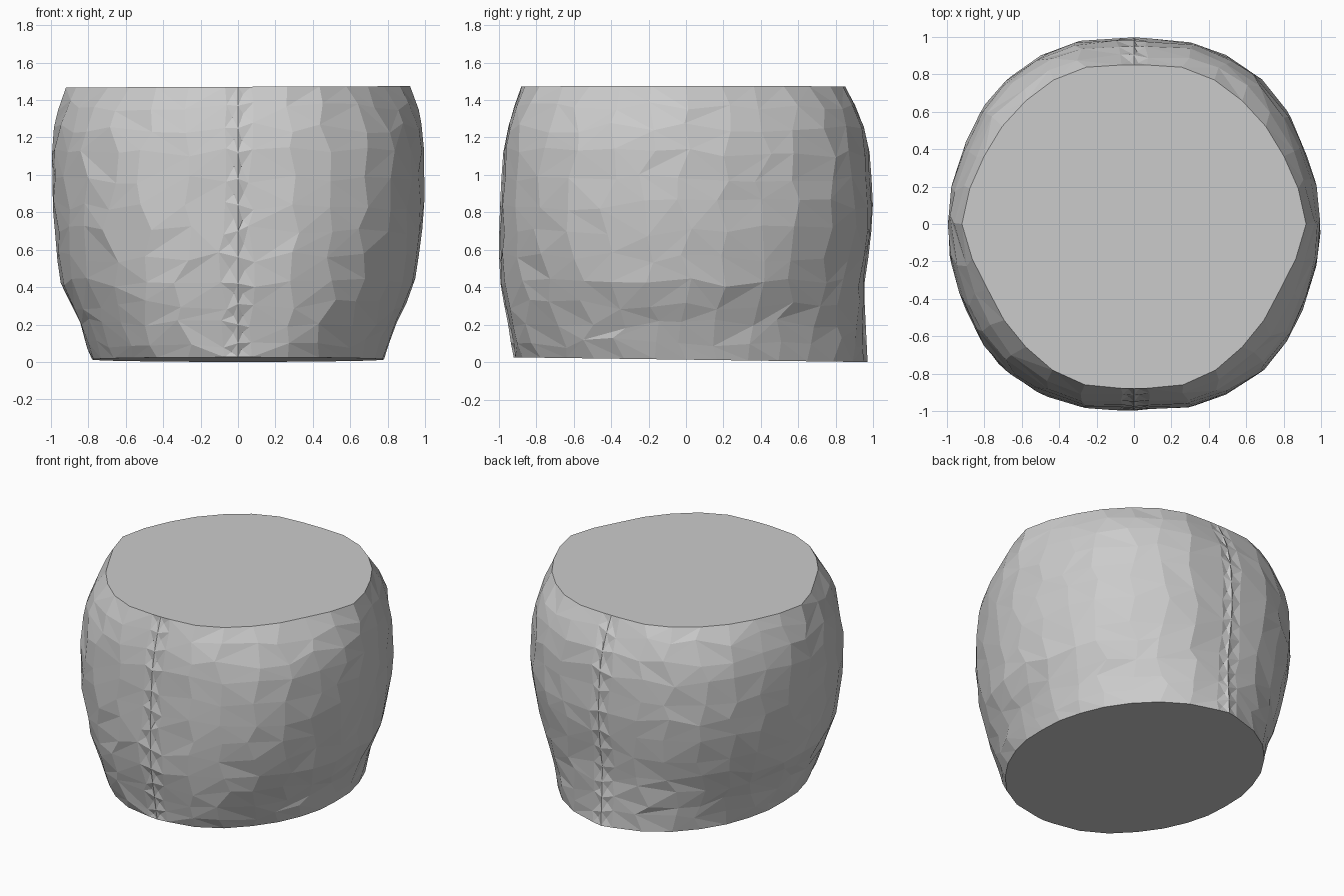
import bpy, bmesh, math, random

if "Cube" in bpy.data.objects:
    bpy.data.objects.remove(bpy.data.objects["Cube"])

random.seed(11)

# Radius of one half, from front (0 deg) to back (180 deg) in 22.5 deg steps
SECTIONS = [
    (0.00, [.92, .91, .84, .80, .78, .80, .85, .92, .97]),
    (0.20, [.95, .97, .91, .865, .835, .85, .875, .94, .96]),
    (0.40, [.99, 1.01, .985, .955, .94, .935, .94, .97, .95]),
    (0.60, [1.00, 1.025, 1.025, .985, .97, .97, .995, 1.00, .98]),
    (0.80, [.995, 1.03, 1.045, 1.00, .99, .99, 1.03, 1.025, 1.00]),
    (1.10, [.98, 1.015, 1.035, 1.00, .997, .99, 1.025, 1.015, .985]),
    (1.30, [.94, .98, .99, .96, .98, .955, .985, .98, .94]),
    (1.475, [.88, .905, .87, .855, .92, .88, .875, .885, .85]),
]


def lerp(a, b, t):
    return a + (b - a) * t


def radius(angle, z):
    """Body radius at an angle measured from the front of either half (0..180)."""
    a = max(0.0, min(7.999, angle / 22.5))
    i, f = int(a), a - int(a)
    for (z0, r0), (z1, r1) in zip(SECTIONS, SECTIONS[1:]):
        if z <= z1:
            t = (z - z0) / (z1 - z0)
            return lerp(lerp(r0[i], r0[i + 1], f), lerp(r1[i], r1[i + 1], f), t)
    return lerp(SECTIONS[-1][1][i], SECTIONS[-1][1][i + 1], f)


heights = [0, .1, .2, .31, .42, .56, .70, .84, .98, 1.12, 1.25, 1.37, 1.475]
half = [0, 4.5] + [17 + 146 * k / 12 for k in range(13)] + [175.5, 180]
angles = half + [360 - a for a in reversed(half[1:-1])]
count = len(angles)

bm = bmesh.new()
rings = []
for k, z0 in enumerate(heights):
    edge = k in (0, len(heights) - 1)
    ring = []
    for a0 in angles:
        side = 1 if a0 <= 180 else -1
        a = a0 if side == 1 else 360 - a0
        seam = a in (0, 180)
        near_seam = a in (4.5, 175.5)
        z = z0
        # Irregular facets, with straight front and back seams
        if not seam and not edge:
            a += random.uniform(-1, 1) * (1.5 if near_seam else 3)
            z += random.uniform(-.03, .03)
        r = radius(a, z)
        if near_seam:             # slight hollow beside the raised seam
            r -= .004 if edge else random.uniform(.004, .014)
        elif not seam and not edge:
            r += random.uniform(-.002, .006)
        t = math.radians(a)
        x, y = side * r * math.sin(t), -r * math.cos(t)
        if k == 0:
            z = .013 - .0134 * y      # slightly sloping base
        if edge and k:
            z = 1.471 + .004 * x
        ring.append(bm.verts.new((x, y, z)))
    rings.append(ring)


# Side facets with randomly turned diagonals; small spurs fan out from the seams
def tri_pair(a, b, c, d):
    pairs = [((a, b, c), (a, c, d)), ((a, b, d), (b, c, d))]
    for tri in random.choice(pairs):
        bm.faces.new(tri)


def seam_fan(a, b, c, d, first):
    """Split a quad beside the seam, with one pinched point near the seam edge."""
    s, n = ((a, d), (b, c)) if first else ((b, c), (a, d))
    near = s[0].co.lerp(s[1].co, random.uniform(.35, .65))
    far = n[0].co.lerp(n[1].co, .5)
    p = near.lerp(far, random.uniform(.25, .5))
    p.y *= .988
    v = bm.verts.new(p)
    for e, f in ((a, b), (b, c), (c, d), (d, a)):
        bm.faces.new((e, f, v))


back = len(half) - 1
for low, high in zip(rings, rings[1:]):
    for i in range(count):
        j = (i + 1) % count
        quad = (low[i], low[j], high[j], high[i])
        if i in (0, back) or j in (0, back):
            seam_fan(*quad, i in (0, back))
        else:
            tri_pair(*quad)

# Flat cut top and base
bm.faces.new(rings[-1])
bm.faces.new(list(reversed(rings[0])))
bmesh.ops.recalc_face_normals(bm, faces=bm.faces)

mesh = bpy.data.meshes.new("barrel_body")
bm.to_mesh(mesh)
bm.free()
body = bpy.data.objects.new("barrel_body", mesh)
bpy.context.collection.objects.link(body)
